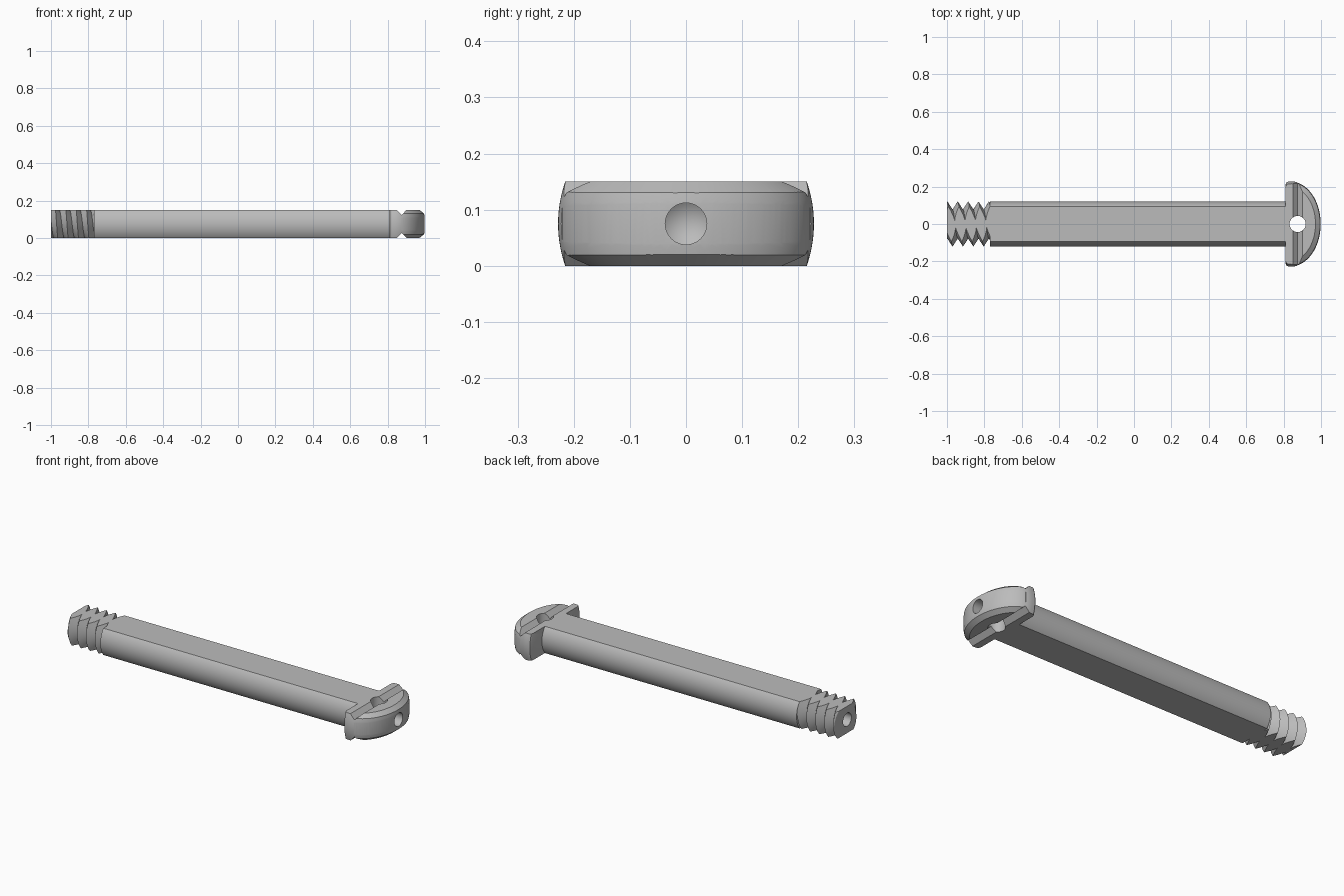
import bpy, bmesh, math
from mathutils import Matrix, Vector

old = bpy.data.objects.get("Cube")
if old:
    bpy.data.objects.remove(old, do_unlink=True)

H = 0.15            # thickness between the two flats
MID = H / 2         # height of the long axis
THREAD_X, NECK_X, HEAD_X = -1.0, -0.77, 0.81

steel = bpy.data.materials.new("grey steel")
steel.use_nodes = True
steel.diffuse_color = (0.5, 0.5, 0.5, 1)
steel.node_tree.nodes["Principled BSDF"].inputs["Base Color"].default_value = (0.5, 0.5, 0.5, 1)


def finish(bm, name):
    """Clean a bmesh and turn it into an object."""
    bmesh.ops.remove_doubles(bm, verts=bm.verts, dist=1e-5)
    bmesh.ops.recalc_face_normals(bm, faces=bm.faces)
    mesh = bpy.data.meshes.new(name)
    bm.to_mesh(mesh)
    bm.free()
    mesh.materials.append(steel)
    obj = bpy.data.objects.new(name, mesh)
    bpy.context.collection.objects.link(obj)
    return obj


def revolve(name, profile, steps=96):
    """Turn an (x, radius) profile around the long axis."""
    bm = bmesh.new()
    verts = [bm.verts.new((x, r, MID)) for x, r in profile]
    edges = [bm.edges.new(pair) for pair in zip(verts, verts[1:])]
    bmesh.ops.spin(bm, geom=verts + edges, cent=(0, 0, MID), axis=(1, 0, 0),
                   angle=math.tau, steps=steps)
    return finish(bm, name)


def loft(name, rings):
    """Skin closed rings of equal length and cap both ends."""
    bm = bmesh.new()
    rows = [[bm.verts.new(p) for p in ring] for ring in rings]
    for a, b in zip(rows, rows[1:]):
        for i in range(len(a)):
            k = (i + 1) % len(a)
            bm.faces.new((a[i], a[k], b[k], b[i]))
    bm.faces.new(rows[0])
    bm.faces.new(rows[-1])
    return finish(bm, name)


def carve(obj, cutter, operation="DIFFERENCE"):
    """Apply one boolean and throw the cutter away."""
    mod = obj.modifiers.new("carve", "BOOLEAN")
    mod.operation, mod.solver, mod.object = operation, "EXACT", cutter
    graph = bpy.context.evaluated_depsgraph_get()
    obj.data = bpy.data.meshes.new_from_object(obj.evaluated_get(graph))
    obj.modifiers.clear()
    bpy.data.objects.remove(cutter, do_unlink=True)


def flatten(obj):
    """Trim a round part to the two flats."""
    bm = bmesh.new()
    bmesh.ops.create_cube(bm, size=1, matrix=Matrix.Translation((0, 0, MID))
                          @ Matrix.Diagonal((3, 1, H, 1)))
    carve(obj, finish(bm, "slab_cutter"), "INTERSECT")


def drill(obj, face_x, inward):
    """Blind axial hole with a conical bottom."""
    carve(obj, revolve("drill_cutter", [
        (face_x - inward * 0.02, 0), (face_x - inward * 0.02, 0.037),
        (face_x + inward * 0.055, 0.037), (face_x + inward * 0.08, 0)], 48))


# Shaft: round bar with two flats
shaft = revolve("shaft", [(NECK_X, 0), (NECK_X, 0.12), (HEAD_X, 0.12), (HEAD_X, 0)])
flatten(shaft)

# Thread: helical grid of alternating crests and roots
PITCH, CREST, ROOT, SEG = 0.0555, 0.12, 0.077, 72
bm = bmesh.new()
columns = []
for i in range(SEG + 1):
    a = math.tau * i / SEG
    start = -0.970 + PITCH * (a - math.pi) / math.tau
    column = []
    for j in range(-6, 16):
        x = min(max(start + j * PITCH / 2, THREAD_X), NECK_X)
        phase = ((x - start) / PITCH) % 1
        r = ROOT + (CREST - ROOT) * abs(1 - 2 * phase)
        column.append(bm.verts.new((x, r * math.cos(a), MID + r * math.sin(a))))
    columns.append(column)
for a, b in zip(columns, columns[1:]):
    for j in range(len(a) - 1):
        bm.faces.new((a[j], a[j + 1], b[j + 1], b[j]))
bmesh.ops.remove_doubles(bm, verts=bm.verts, dist=1e-5)
bmesh.ops.holes_fill(bm, edges=[e for e in bm.edges if e.is_boundary], sides=0)
thread = finish(bm, "thread")
flatten(thread)
drill(thread, THREAD_X, 1)

# Head: half dome with a rounded back rim
DOME_X, DEPTH, WIDTH = 0.84, 0.16, 0.228
profile = [(HEAD_X, 0), (HEAD_X, 0.212), (0.814, 0.221), (0.824, 0.227)]
for i in range(25):
    t = math.pi / 2 * i / 24
    profile.append((DOME_X + DEPTH * math.sin(t), WIDTH * math.cos(t)))
head = revolve("head", profile, 128)
flatten(head)


# Chamfer on the domed edges of both flats
def outline(z, inset):
    a, b = DEPTH - inset, WIDTH - inset * 1.15
    t0 = math.acos((0.875 - DOME_X) / a)
    ring = [(0.7, 0.3, z), (0.7, -0.3, z), (0.875, -0.3, z)]
    for i in range(49):
        t = t0 * (i / 24 - 1)
        ring.append((DOME_X + a * math.cos(t), b * math.sin(t), z))
    return ring + [(0.875, 0.3, z)]


carve(head, loft("chamfer_cutter", [
    outline(-0.005, 0.036), outline(0.022, 0.002),
    outline(H - 0.022, 0.002), outline(H + 0.005, 0.036)]), "INTERSECT")

# V grooves across both flats
for surface, side in ((H, 1), (0, -1)):
    tri = [(0.841, 0.008), (0.909, 0.008), (0.875, -0.027)]
    carve(head, loft("groove_cutter", [
        [(x, y, surface + side * dz) for x, dz in tri] for y in (-0.4, 0.4)]))

# Cross hole through the flats, blind hole in the dome
ring = [(0.875 + 0.043 * math.cos(math.tau * i / 48),
         0.043 * math.sin(math.tau * i / 48)) for i in range(48)]
carve(head, loft("hole_cutter", [[(x, y, z) for x, y in ring] for z in (-0.1, 0.3)]))
drill(head, 1.0, -1)

# Smooth shading with crisp edges
bpy.ops.object.select_all(action="DESELECT")
for obj in (shaft, thread, head):
    obj.select_set(True)
bpy.context.view_layer.objects.active = shaft
bpy.ops.object.shade_smooth_by_angle(angle=math.radians(25))
